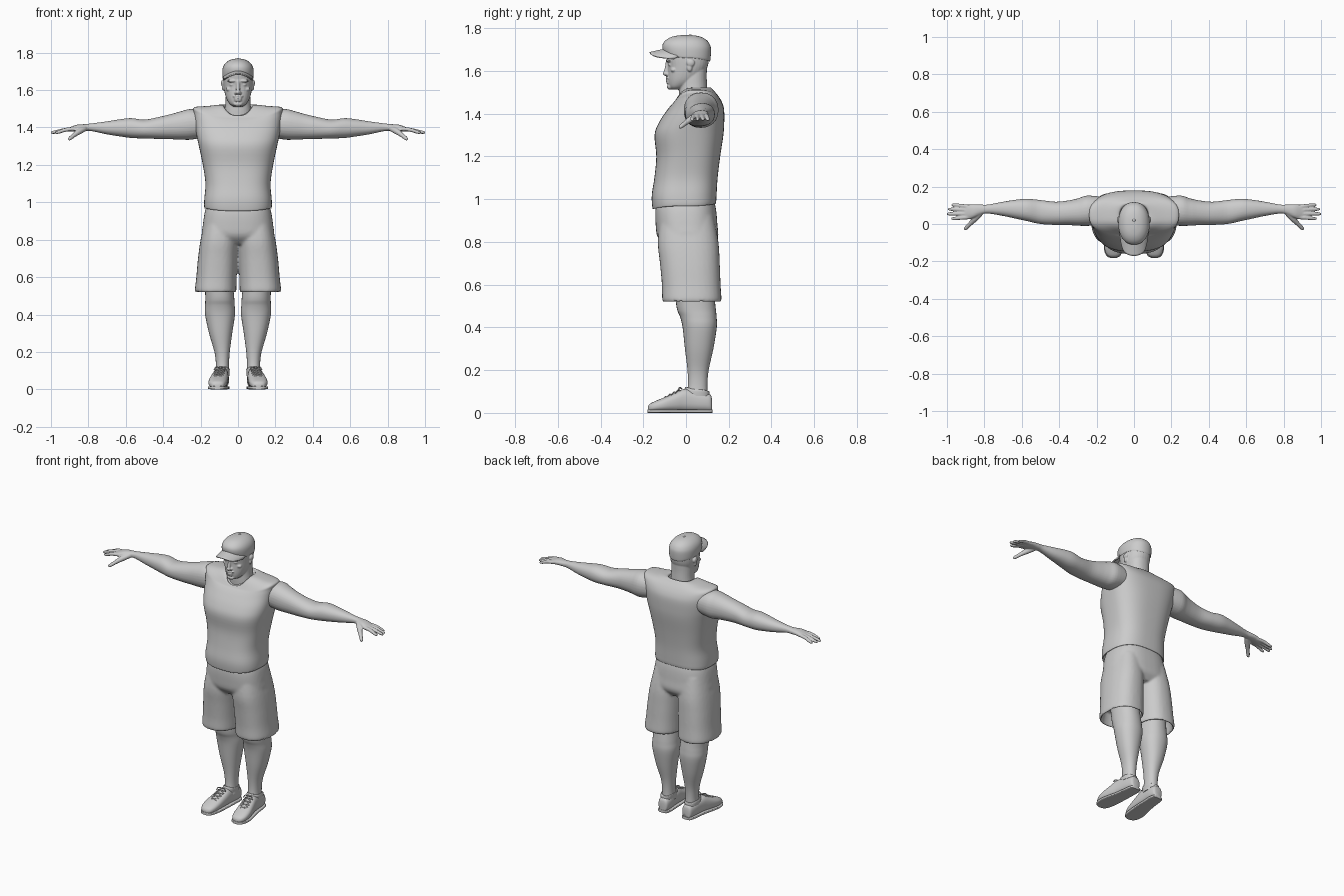
import bpy, bmesh, math
from mathutils import Vector, Matrix


def catmull(rows, n):
    """Pass a smooth curve through rows of numbers."""
    out = []
    for i in range(len(rows) - 1):
        p0, p1 = rows[max(i - 1, 0)], rows[i]
        p2, p3 = rows[i + 1], rows[min(i + 2, len(rows) - 1)]
        for k in range(n):
            t = k / n
            out.append([b + 0.5 * t * (c - a + t * (2*a - 5*b + 4*c - d + t * (3*(b - c) + d - a)))
                        for a, b, c, d in zip(p0, p1, p2, p3)])
    return out + [list(rows[-1])]


def skin(bm, rings):
    """Join rings of points with quads and cap both ends."""
    vs = [[bm.verts.new(p) for p in r] for r in rings]
    n = len(vs[0])
    for a, b in zip(vs, vs[1:]):
        for i in range(n):
            j = (i + 1) % n
            bm.faces.new((a[i], a[j], b[j], b[i]))
    bm.faces.new(vs[0][::-1])
    bm.faces.new(vs[-1])


def loft(bm, rows, axis='z', e=2.2, seg=32, n=4):
    """Row: station, centre, half width, low, high [, station at low, station at high]."""
    full = [tuple(r) if len(r) == 7 else tuple(r) + (r[0], r[0]) for r in rows]
    rings = []
    for t, c, w, lo, hi, tl, th in catmull(full, n):
        ring = []
        for i in range(seg):
            a = 2 * math.pi * i / seg
            co, si = math.cos(a), math.sin(a)
            u = c + w * math.copysign(abs(co) ** (2 / e), co)
            v = (lo + hi) / 2 + (hi - lo) / 2 * math.copysign(abs(si) ** (2 / e), si)
            s = t * co * co + (tl if si < 0 else th) * si * si
            ring.append({'z': (u, v, s), 'y': (u, s, v), 'x': (s, u, v)}[axis])
        rings.append(ring)
    skin(bm, rings)


def tube(bm, pts, seg=12, n=4):
    """Round tube through points (x, y, z, radius)."""
    path = catmull(pts, n)
    rings = []
    for i, p in enumerate(path):
        a, b = path[max(i - 1, 0)], path[min(i + 1, len(path) - 1)]
        q = (Vector(b[:3]) - Vector(a[:3])).to_track_quat('Z', 'Y')
        rings.append([Vector(p[:3]) + q @ Vector((p[3] * math.cos(k * math.tau / seg),
                      p[3] * math.sin(k * math.tau / seg), 0)) for k in range(seg)])
    skin(bm, rings)


def ball(bm, loc, size):
    m = Matrix.Translation(loc) @ Matrix.Diagonal((*size, 1))
    bmesh.ops.create_uvsphere(bm, u_segments=24, v_segments=14, radius=1, matrix=m)


def make(name, bm, voxel=0, relax=0, mirror=False, angle=60):
    bmesh.ops.recalc_face_normals(bm, faces=bm.faces)
    me = bpy.data.meshes.new(name)
    bm.to_mesh(me)
    bm.free()
    me.polygons.foreach_set('use_smooth', [True] * len(me.polygons))
    me.set_sharp_from_angle(angle=math.radians(angle))
    ob = bpy.data.objects.new(name, me)
    bpy.context.collection.objects.link(ob)
    if voxel:
        r = ob.modifiers.new('blend', 'REMESH')
        r.mode, r.voxel_size, r.use_smooth_shade = 'VOXEL', voxel, True
        s = ob.modifiers.new('relax', 'SMOOTH')
        s.iterations, s.factor = relax, 0.5
    if mirror:
        ob.modifiers.new('mirror', 'MIRROR').use_mirror_merge = False
    return ob


# sleeveless shirt, hem to neckline
bm = bmesh.new()
loft(bm, [(.99, 0, .165, -.135, .125), (.968, 0, .176, -.152, .137, .955, .978),
          (.98, 0, .181, -.158, .141, .967, .99), (1.02, 0, .180, -.160, .143),
          (1.1, 0, .174, -.148, .148), (1.2, 0, .188, -.139, .160),
          (1.3, 0, .209, -.147, .175), (1.36, 0, .222, -.126, .179),
          (1.43, 0, .232, -.090, .178, 1.415, 1.42), (1.48, 0, .237, -.070, .168, 1.44, 1.455),
          (1.508, 0, .233, -.058, .150, 1.452, 1.485), (1.515, 0, .16, -.052, .13, 1.46, 1.508),
          (1.522, 0, .088, -.047, .113, 1.464, 1.524), (1.51, 0, .078, -.038, .104, 1.455, 1.51)],
     e=2.7, seg=64)
make('shirt', bm)

# shorts: hips and two hollow legs blended together
bm = bmesh.new()
loft(bm, [(1.0, 0, .16, -.13, .13), (.95, 0, .177, -.143, .141), (.88, 0, .188, -.142, .147),
          (.82, 0, .192, -.132, .15), (.775, 0, .16, -.09, .12)], e=2.6, seg=48)
for s in (1, -1):
    loft(bm, [(.92, s * .09, .085, -.12, .13), (.8, s * .1, .1, -.132, .152),
              (.7, s * .1085, .1055, -.122, .158), (.6, s * .115, .108, -.113, .162),
              (.54, s * .119, .111, -.112, .166), (.522, s * .119, .110, -.110, .165),
              (.525, s * .119, .100, -.098, .153), (.6, s * .113, .092, -.09, .145)], e=2.4)
make('shorts', bm, voxel=.008, relax=5)

# bare lower legs
bm = bmesh.new()
loft(bm, [(.66, .108, .072, -.06, .12), (.5, .098, .077, -.045, .138), (.45, .097, .079, -.028, .143),
          (.4, .096, .08, -.016, .144), (.3, .093, .062, -.005, .128), (.2, .085, .041, .007, .106),
          (.13, .083, .035, .009, .1), (.07, .083, .038, 0, .102)])
make('lower_legs', bm, mirror=True)

# shoes: upper, sole, ankle collar and laces
foot = [(.122, .085, .018, .06), (.114, .085, .031, .086), (.08, .086, .038, .096),
        (.03, .09, .04, .108), (-.01, .094, .043, .112), (-.05, .1, .047, .095),
        (-.1, .107, .05, .073), (-.14, .11, .046, .057), (-.168, .11, .033, .043), (-.178, .11, .015, .03)]
bm = bmesh.new()
loft(bm, [(y, c, w, .006, h) for y, c, w, h in foot], axis='y', e=2.5)
make('shoe_uppers', bm, mirror=True)
bm = bmesh.new()
loft(bm, [(y * 1.015, c, w + .003, 0, .017) for y, c, w, h in foot], axis='y', e=5)
make('shoe_soles', bm, mirror=True, angle=40)
bm = bmesh.new()
loft(bm, [(.08, .086, .039, -.006, .11), (.104, .085, .041, -.006, .11, .114, .097),
          (.11, .084, .037, .002, .105, .122, .102), (.1, .084, .03, .01, .095)])
make('shoe_collars', bm, mirror=True)
bm = bmesh.new()
for k in range(4):
    y = -.028 - .02 * k
    z = .107 - .0105 * k
    c = .097 + .003 * k
    for s in (1, -1):
        tube(bm, [(c - s * .026, y, z - .003, .003), (c, y - .008, z + .001, .003),
                  (c + s * .026, y - .018, z - .011, .003)], seg=8)
for s in (1, -1):
    tube(bm, [(.095, -.02, .113, .003), (.095 + s * .022, -.03, .119, .003),
              (.096 + s * .032, -.036, .104, .003)], seg=8)
make('shoe_laces', bm, mirror=True)

# arms with palm, fingers and thumb blended together
bm = bmesh.new()
loft(bm, [(.17, .07, .075, 1.35, 1.49), (.25, .071, .081, 1.335, 1.499), (.3, .064, .073, 1.335, 1.488),
          (.35, .06, .066, 1.337, 1.474), (.42, .057, .062, 1.339, 1.457), (.5, .064, .064, 1.341, 1.442),
          (.57, .075, .06, 1.344, 1.45), (.63, .079, .051, 1.352, 1.444), (.7, .081, .038, 1.363, 1.433),
          (.78, .08, .024, 1.38, 1.422), (.82, .077, .027, 1.382, 1.418), (.86, .069, .036, 1.381, 1.415),
          (.895, .065, .037, 1.377, 1.403), (.908, .065, .03, 1.38, 1.398)], axis='x')
for y0, y1, tip in ((.037, .029, .972), (.056, .054, .996), (.074, .079, .99), (.092, .102, .97)):
    tube(bm, [(.87, y0, 1.393, .0105), (.92, (y0 + y1) / 2, 1.388, .0105), (tip - .015, y1, 1.376, .009),
              (tip, y1, 1.372, .0075), (tip + .006, y1, 1.371, .003)])
tube(bm, [(.82, .06, 1.395, .016), (.85, .028, 1.378, .016), (.875, .002, 1.36, .012),
          (.9, -.024, 1.34, .010), (.906, -.031, 1.335, .004)])
make('arms', bm, voxel=.0042, relax=4, mirror=True)

# head, neck and facial features blended together
bm = bmesh.new()
loft(bm, [(1.42, 0, .085, -.03, .11), (1.49, 0, .072, -.033, .102), (1.53, 0, .067, -.032, .099),
          (1.58, 0, .065, -.03, .097), (1.66, 0, .06, -.02, .1)])
loft(bm, [(1.513, 0, .026, -.068, -.02), (1.526, 0, .044, -.079, .005), (1.55, 0, .060, -.084, .05),
          (1.58, 0, .070, -.085, .08), (1.62, 0, .077, -.084, .101), (1.66, 0, .079, -.09, .108),
          (1.7, 0, .076, -.09, .108), (1.74, 0, .05, -.05, .075)])
ball(bm, (0, -.092, 1.588), (.014, .017, .011))
tube(bm, [(0, -.084, 1.65, .010), (0, -.088, 1.62, .010), (0, -.096, 1.59, .010)])
ball(bm, (0, -.084, 1.567), (.028, .011, .007))
ball(bm, (0, -.085, 1.555), (.022, .010, .005))
ball(bm, (0, -.083, 1.545), (.020, .010, .006))
ball(bm, (0, -.074, 1.526), (.025, .015, .014))
for s in (1, -1):
    ball(bm, (s * .031, -.08, 1.649), (.026, .013, .008))
    ball(bm, (s * .031, -.069, 1.629), (.015, .013, .010))
    ball(bm, (s * .045, -.058, 1.605), (.02, .014, .012))
    ball(bm, (s * .013, -.086, 1.585), (.007, .009, .007))
    ball(bm, (s * .081, .022, 1.638), (.010, .019, .018))
    ball(bm, (s * .079, .017, 1.615), (.008, .012, .018))
make('head', bm, voxel=.0035, relax=3)

# cap crown with button
bm = bmesh.new()
loft(bm, [(1.67, 0, .076, -.09, .105, 1.69, 1.655), (1.662, 0, .082, -.099, .113, 1.682, 1.647),
          (1.70, 0, .084, -.109, .117), (1.725, 0, .079, -.109, .111), (1.745, 0, .066, -.094, .096),
          (1.76, 0, .045, -.066, .069), (1.767, 0, .02, -.03, .035), (1.768, 0, .002, -.002, .006)], seg=48)
ball(bm, (0, .02, 1.767), (.008, .008, .005))
make('cap_crown', bm)

# curved cap brim
bm = bmesh.new()
N, M = 24, 8
grid = []
for i in range(N + 1):
    u = -1 + 2 * i / N
    y_in, y_out = -.092 + .055 * u * u, -.170 + .035 * u * u + .075 * u ** 8
    row = []
    for j in range(M + 1):
        f = j / M
        row.append(bm.verts.new((u * (.079 - .006 * f), y_in + (y_out - y_in) * f,
                                 1.703 - .018 * f - (.036 - .006 * f) * u * u)))
    grid.append(row)
for a, b in zip(grid, grid[1:]):
    for j in range(M):
        bm.faces.new((a[j], b[j], b[j + 1], a[j + 1]))
brim = make('cap_brim', bm)
sol = brim.modifiers.new('thickness', 'SOLIDIFY')
sol.thickness, sol.offset = .007, 0
